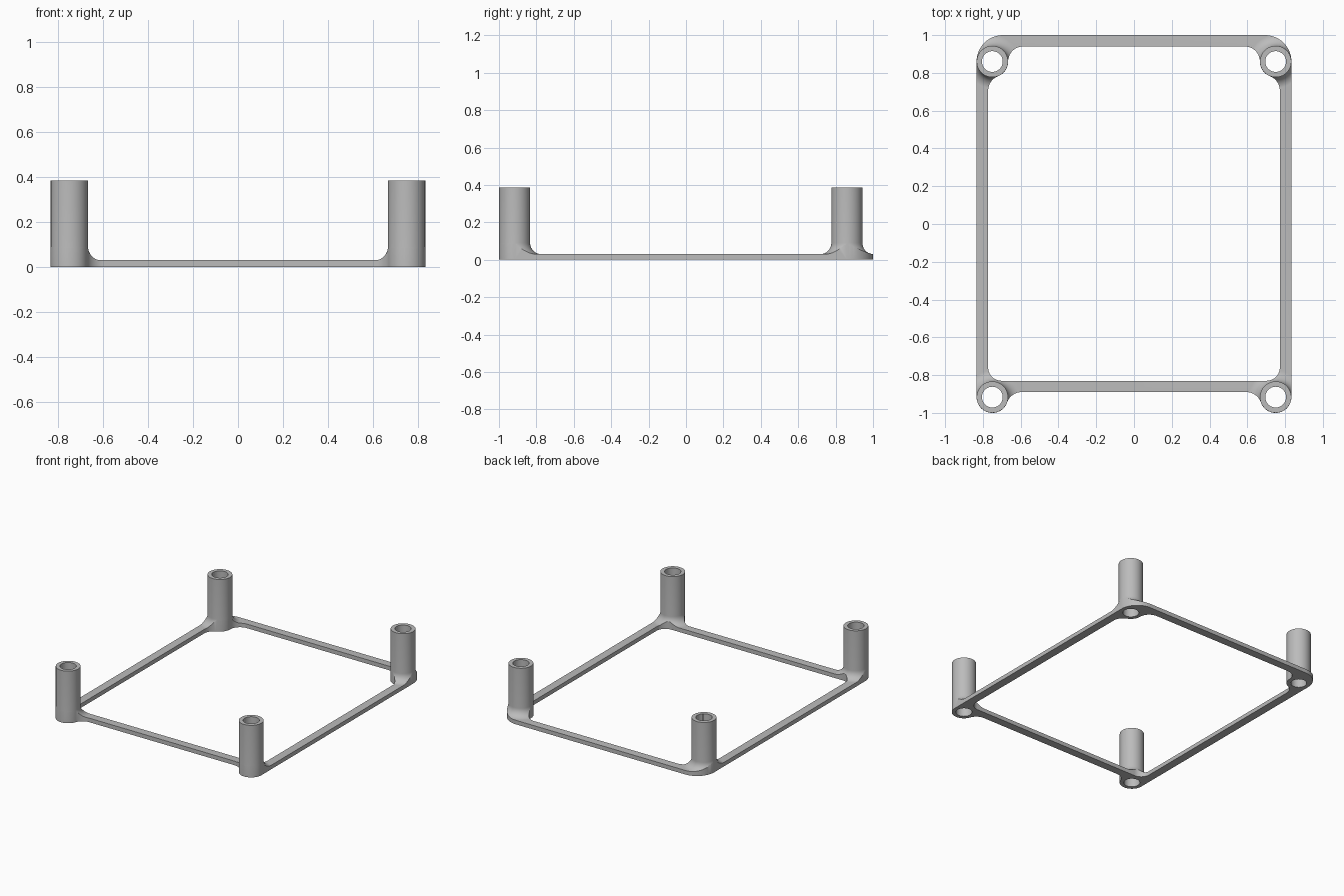
import bpy, bmesh
from math import sin, cos, pi, atan2, sqrt, radians

if "Cube" in bpy.data.objects:
    bpy.data.objects.remove(bpy.data.objects["Cube"], do_unlink=True)

# Main dimensions
BAR_TOP, POST_TOP = 0.03, 0.385
POST_R, HOLE_R, FILLET = 0.083, 0.055, 0.06
PLAN_R, WEB_R = 0.0835, 0.08
POST_X, FRONT_Y, BACK_Y = 0.75, -0.9165, 0.86
OUT_X, IN_X = POST_X + PLAN_R, 0.772
FRONT_OUT, FRONT_IN, BACK_IN, BACK_OUT = -0.89, -0.83, 0.94, 1.0
CORNER_R = BACK_OUT - BACK_Y


def arc(cx, cy, r, a0, a1, n=14):
    """Points along an arc, angles in degrees."""
    angles = [radians(a0 + (a1 - a0) * i / n) for i in range(n + 1)]
    return [(cx + r * cos(a), cy + r * sin(a)) for a in angles]


def mirrored(half):
    return half + [(-x, y) for x, y in reversed(half)]


def to_object(name, bm):
    bmesh.ops.recalc_face_normals(bm, faces=bm.faces)
    mesh = bpy.data.meshes.new(name)
    bm.to_mesh(mesh)
    bm.free()
    obj = bpy.data.objects.new(name, mesh)
    bpy.context.collection.objects.link(obj)
    return obj


def prism(name, outline, z0, z1):
    bm = bmesh.new()
    face = bm.faces.new([bm.verts.new((x, y, z0)) for x, y in outline])
    top = bmesh.ops.extrude_face_region(bm, geom=[face], use_keep_orig=True)["geom"]
    verts = [v for v in top if isinstance(v, bmesh.types.BMVert)]
    bmesh.ops.translate(bm, verts=verts, vec=(0, 0, z1 - z0))
    return to_object(name, bm)


def lathe(name, profile, x, y, steps=64):
    bm = bmesh.new()
    verts = [bm.verts.new((r, 0, z)) for r, z in profile]
    edges = [bm.edges.new(pair) for pair in zip(verts, verts[1:])]
    bmesh.ops.spin(bm, geom=verts + edges, cent=(0, 0, 0), axis=(0, 0, 1),
                   angle=2 * pi, steps=steps)
    bmesh.ops.remove_doubles(bm, verts=bm.verts, dist=1e-5)
    bmesh.ops.translate(bm, verts=bm.verts, vec=(x, y, 0))
    return to_object(name, bm)


def combine(target, tool, operation):
    """Apply a boolean and remove the helper."""
    tool.hide_render = True
    mod = target.modifiers.new("Combine", "BOOLEAN")
    mod.operation, mod.solver, mod.object = operation, "EXACT", tool
    bpy.ops.object.select_all(action="DESELECT")
    bpy.context.view_layer.objects.active = target
    target.select_set(True)
    bpy.ops.object.modifier_apply(modifier=mod.name)
    bpy.data.objects.remove(tool, do_unlink=True)


# Outer plan: front bar blends into round front corners, back corners are wide
reach = PLAN_R + WEB_R
dy = FRONT_Y - (FRONT_OUT - WEB_R)
dx = sqrt(reach ** 2 - dy ** 2)
turn = atan2(dy, dx) * 180 / pi
outer = arc(POST_X - dx, FRONT_OUT - WEB_R, WEB_R, 90, turn)
outer += arc(POST_X, FRONT_Y, PLAN_R, 180 + turn, 360, 32)[1:]
outer += arc(OUT_X - CORNER_R, BACK_Y, CORNER_R, 0, 90, 20)

# Inner plan: plain fillet in front, webs around the posts at the back
inner = arc(IN_X - 0.07, FRONT_IN + 0.07, 0.07, -90, 0)
dx = POST_X - (IN_X - WEB_R)
dy = sqrt(reach ** 2 - dx ** 2)
turn = atan2(dy, dx) * 180 / pi
inner += arc(IN_X - WEB_R, BACK_Y - dy, WEB_R, 0, turn)
dy = BACK_Y - (BACK_IN - WEB_R)
dx = sqrt(reach ** 2 - dy ** 2)
end = atan2(dy, dx) * 180 / pi
inner += arc(POST_X, BACK_Y, PLAN_R, 180 + turn, 180 + end)[1:]
inner += arc(POST_X - dx, BACK_IN - WEB_R, WEB_R, end, 90)[1:]

frame = prism("post_frame", mirrored(outer), 0, 0.5)
combine(frame, prism("opening_cutter", mirrored(inner), -0.1, 0.6), "DIFFERENCE")

# Height shape: a flat slab with flared posts
flare = arc(POST_R + FILLET, BAR_TOP - 0.0002 + FILLET, FILLET, 270, 180, 10)
profile = [(0, -0.02), (POST_R + FILLET, -0.02)] + flare + [(POST_R, POST_TOP), (0, POST_TOP)]
bore = [(0, -0.1), (HOLE_R, -0.1), (HOLE_R, 0.6), (0, 0.6)]
corners = [(sx * POST_X, y) for sx in (-1, 1) for y in (FRONT_Y, BACK_Y)]
heights = prism("height_shape", [(-1.2, -1.2), (1.2, -1.2), (1.2, 1.2), (-1.2, 1.2)],
                -0.05, BAR_TOP)
for x, y in corners:
    combine(heights, lathe("flared_post", profile, x, y), "UNION")
combine(frame, heights, "INTERSECT")

# Through holes
for x, y in corners:
    combine(frame, lathe("hole_cutter", bore, x, y, 48), "DIFFERENCE")

# Material and shading
grey = bpy.data.materials.new("plain grey")
grey.use_nodes = True
colour = (0.5, 0.5, 0.5, 1)
grey.diffuse_color = colour
grey.node_tree.nodes["Principled BSDF"].inputs["Base Color"].default_value = colour
frame.data.materials.clear()
frame.data.materials.append(grey)
bpy.ops.object.select_all(action="DESELECT")
bpy.context.view_layer.objects.active = frame
frame.select_set(True)
bpy.ops.object.shade_smooth_by_angle(angle=radians(30))
